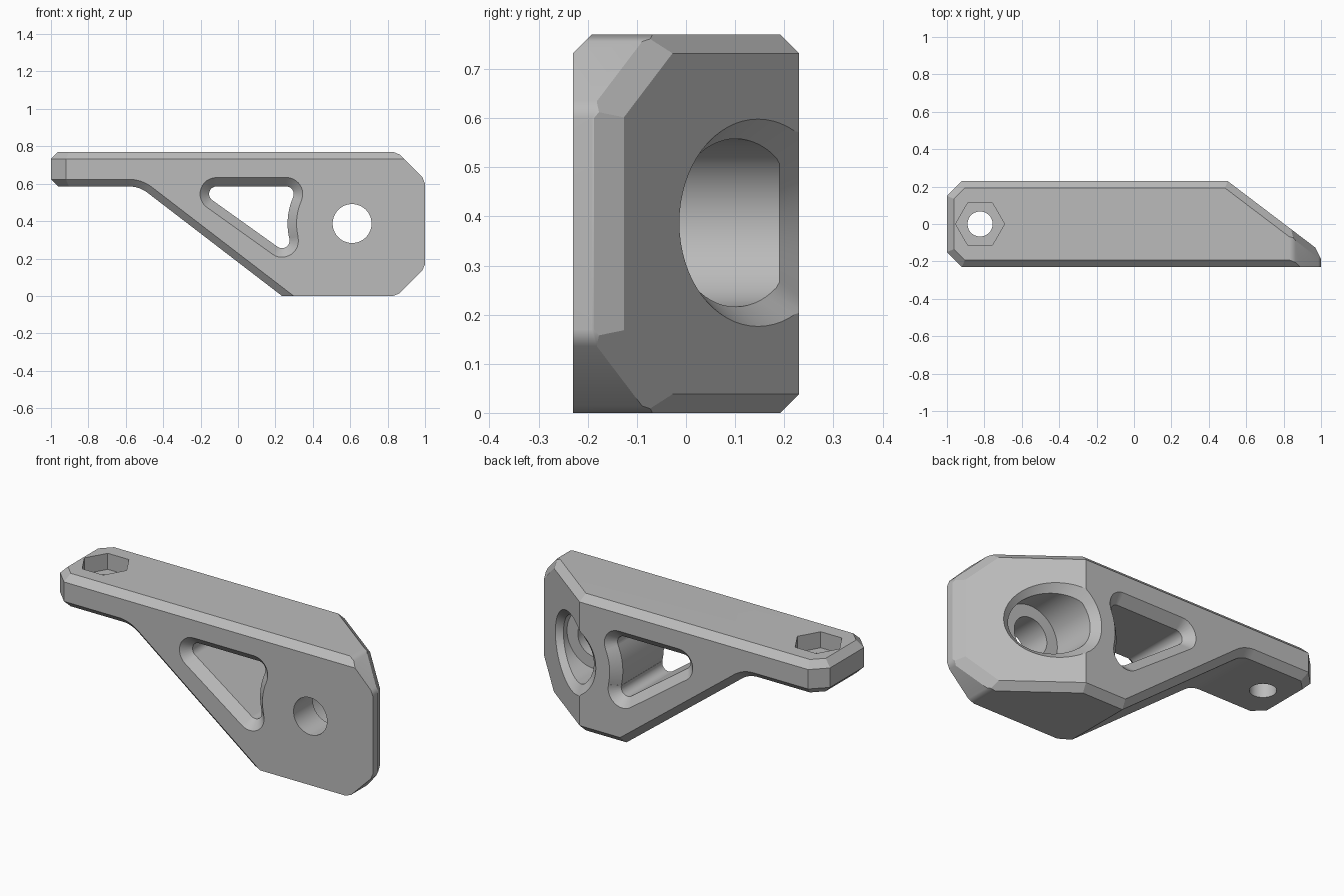
import bpy
import bmesh
from math import sin, cos, tan, radians, pi, atan2
from mathutils import Vector

cube = bpy.data.objects.get("Cube")
if cube:
    bpy.data.objects.remove(cube, do_unlink=True)

HALF, TOP, ARM_Z, EDGE = 0.23, 0.77, 0.585, 0.038
SLOPE, SLOPE_X, FILLET = radians(37.5), 0.235, 0.16
BORE_X, BORE_Z = 0.61, 0.387

grey = bpy.data.materials.new("bracket_grey")
grey.use_nodes = True
grey.diffuse_color = (0.5, 0.5, 0.5, 1)
grey.node_tree.nodes["Principled BSDF"].inputs["Base Color"].default_value = (0.5, 0.5, 0.5, 1)


def loft(rings):
    """Closed solid through rings that have equal point counts."""
    bm = bmesh.new()
    loops = [[bm.verts.new(p) for p in ring] for ring in rings]
    for a, b in zip(loops, loops[1:]):
        for i in range(len(a)):
            j = (i + 1) % len(a)
            bm.faces.new((a[i], a[j], b[j], b[i]))
    bm.faces.new(loops[0])
    bm.faces.new(loops[-1])
    bmesh.ops.recalc_face_normals(bm, faces=bm.faces)
    return bm


def make_object(name, bm):
    mesh = bpy.data.meshes.new(name)
    bm.to_mesh(mesh)
    bm.free()
    mesh.materials.append(grey)
    obj = bpy.data.objects.new(name, mesh)
    bpy.context.collection.objects.link(obj)
    return obj


def plane(normal, point):
    n = Vector(normal).normalized()
    return n, n.dot(Vector(point))


def chamfer(a, b, size=EDGE):
    """Plane that chamfers the edge between two face planes."""
    s = a[0].cross(b[0]).length
    return a[0] + b[0], a[1] + b[1] - size * s


def cut(bm, face_plane):
    """Remove everything outside a plane and close the opening."""
    n, c = face_plane
    bmesh.ops.bisect_plane(bm, geom=bm.verts[:] + bm.edges[:] + bm.faces[:], dist=1e-5,
                           plane_co=n * (c / n.length_squared), plane_no=n, clear_outer=True)
    bmesh.ops.remove_doubles(bm, verts=bm.verts[:], dist=1e-4)
    rim = [e for e in bm.edges if e.is_boundary]
    if rim:
        bmesh.ops.holes_fill(bm, edges=rim, sides=0)


# Bracket side profile: arm, fillet, slope and deep end; d moves the underside inward
def section(y, d):
    corner_x = SLOPE_X - ARM_Z / tan(SLOPE)
    cx, cz, r = corner_x - FILLET * tan(SLOPE / 2), ARM_Z - FILLET, FILLET + d
    pts = [(-1, cz + r)]
    for i in range(11):
        a = pi / 2 - SLOPE * i / 10
        pts.append((cx + r * cos(a), cz + r * sin(a)))
    pts += [(SLOPE_X + d / sin(SLOPE), 0), (1, 0), (1, TOP), (-1, TOP)]
    return [(x, y, z) for x, z in pts]


body = loft([section(-HALF, EDGE), section(EDGE - HALF, 0),
             section(HALF - EDGE, 0), section(HALF, EDGE)])

# Face planes of the block
top = plane((0, 0, 1), (0, 0, TOP))
base = plane((0, 0, -1), (0, 0, 0))
arm = plane((0, 0, -1), (0, 0, ARM_Z))
front = plane((0, -1, 0), (0, -HALF, 0))
back = plane((0, 1, 0), (0, HALF, 0))
end = plane((-1, 0, 0), (-1, 0, 0))
side = plane((1, 0, 0), (1, 0, 0))
end_front = plane((-1, -1, 0), (-1, -0.15, 0))
end_back = plane((-1, 1, 0), (-1, 0.15, 0))
upper = plane((1, 0, 1), (1, 0, 0.62))
lower = plane((1, 0, -1), (1, 0, 0.15))
skew = plane((0.7586, 1, 0), (0.5, HALF, 0))

# Main corner cuts, softened corners, then chamfers
for p in (end_front, end_back, upper, lower, skew):
    cut(body, p)
for a, b in ((upper, side), (lower, side), (upper, top), (lower, base)):
    cut(body, chamfer(a, b, 0.02))
for p in (front, back, end, end_front, end_back, skew):
    cut(body, chamfer(top, p))
for p in (end, end_front, end_back):
    cut(body, chamfer(arm, p))
for p in (side, upper, lower, base):
    cut(body, chamfer(skew, p))
cut(body, chamfer(base, back))
bmesh.ops.recalc_face_normals(body, faces=body.faces)
bracket = make_object("bracket", body)


# Window outline: three corner rounds and a bulge around the bore; r grows it evenly
def window(y, r):
    left, low, right = (-0.115, 0.545), (0.235, 0.295), (0.258, 0.545)
    bulge = 0.385 - r
    diag = atan2(low[1] - left[1], low[0] - left[0]) + 1.5 * pi
    to_low = atan2(BORE_Z - low[1], BORE_X - low[0])
    to_right = atan2(BORE_Z - right[1], BORE_X - right[0])
    arcs = ((left, r, pi / 2, diag), (low, r, diag, 2 * pi + to_low),
            ((BORE_X, BORE_Z), bulge, pi + to_low, pi + to_right),
            (right, r, to_right, pi / 2))
    pts = []
    for (cx, cz), rad, a0, a1 in arcs:
        for i in range(13):
            a = a0 + (a1 - a0) * i / 12
            pts.append((cx + rad * cos(a), y, cz + rad * sin(a)))
    return pts


# Ring around the bore axis, with depth given as a function of x
def bore_ring(r, depth, n=64):
    pts = []
    for i in range(n):
        a = 2 * pi * i / n
        x = BORE_X + r * cos(a)
        pts.append((x, depth(x), BORE_Z + r * sin(a)))
    return pts


# The bore lip follows the back face and the skewed face
def lip(k):
    return bore_ring(0.171 + 0.04 * k, lambda x: min(
        0.19 + 0.04 * k, HALF - 0.7586 * (x - 0.5) + 0.045 * (k - 1)))


def bolt_ring(r, z, n):
    return [(-0.823 + r * cos(2 * pi * i / n), r * sin(2 * pi * i / n), z) for i in range(n)]


W, D = 0.04, 0.048
cutters = {
    "window_cutter": [window(-HALF - 0.02, W + D + 0.02), window(D - HALF, W),
                      window(HALF - D, W), window(HALF + 0.02, W + D + 0.02)],
    "bore_cutter": [bore_ring(0.171, lambda x: -0.06), lip(0), lip(1), lip(2),
                    bore_ring(0.251, lambda x: 0.5)],
    "front_hole_cutter": [bore_ring(0.104, lambda x: -0.3), bore_ring(0.104, lambda x: -0.02)],
    "nut_pocket_cutter": [bolt_ring(0.131, 0.68, 6), bolt_ring(0.131, 0.9, 6)],
    "bolt_hole_cutter": [bolt_ring(0.067, 0.45, 48), bolt_ring(0.067, 0.75, 48)],
}

bpy.ops.object.select_all(action="DESELECT")
bracket.select_set(True)
bpy.context.view_layer.objects.active = bracket
for name, rings in cutters.items():
    cutter = make_object(name, loft(rings))
    cutter.hide_render = True
    mod = bracket.modifiers.new(name, "BOOLEAN")
    mod.operation = "DIFFERENCE"
    mod.solver = "EXACT"
    mod.object = cutter
    bpy.ops.object.modifier_apply(modifier=mod.name)
    bpy.data.objects.remove(cutter, do_unlink=True)

# Smooth curved walls, crisp chamfers
bpy.ops.object.shade_smooth_by_angle(angle=radians(25))
weighted = bracket.modifiers.new("weighted_normals", "WEIGHTED_NORMAL")
weighted.keep_sharp = True
